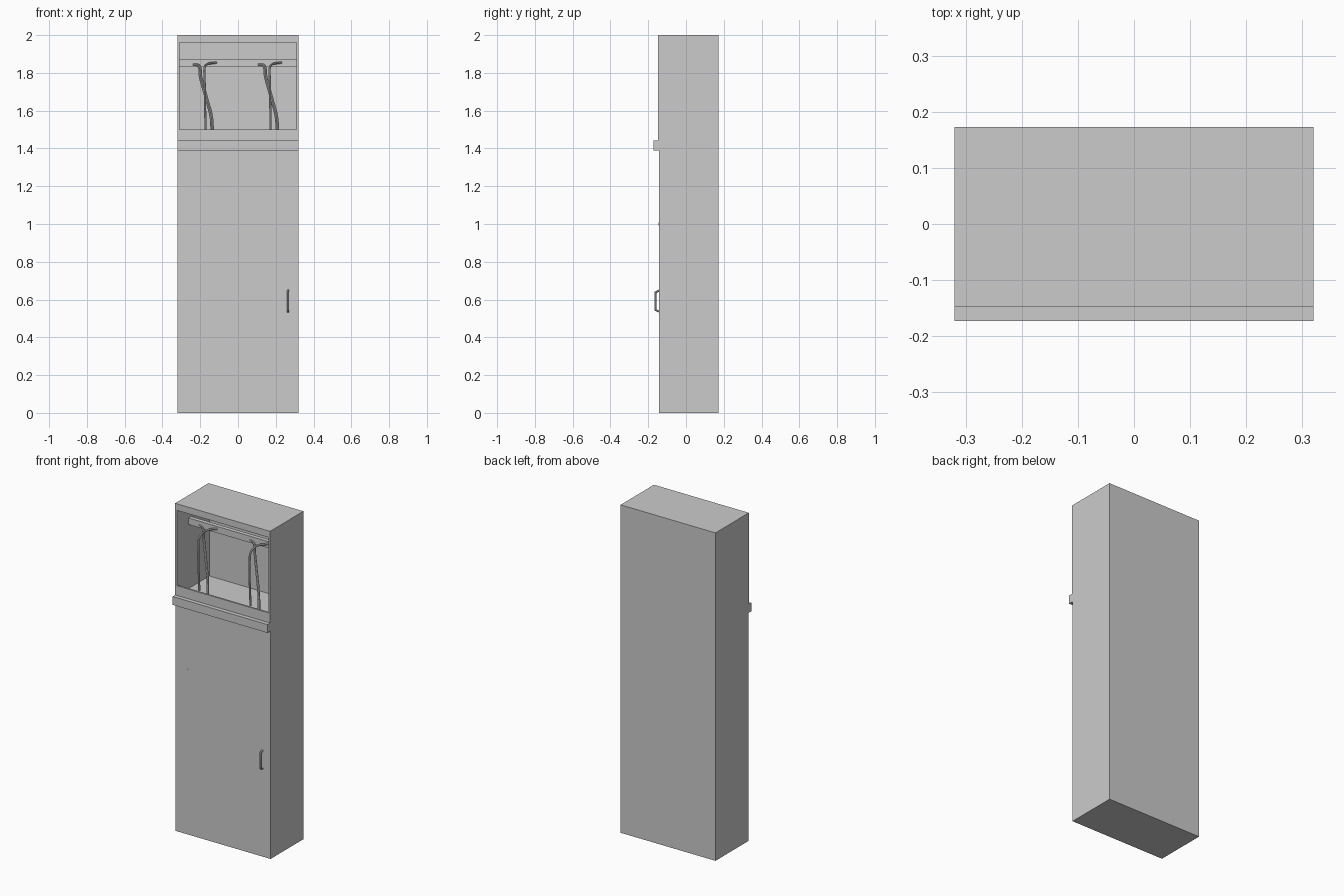
import bpy
from mathutils import Vector

if "Cube" in bpy.data.objects:
    bpy.data.objects.remove(bpy.data.objects["Cube"])

grey = bpy.data.materials.new("plain_grey")
grey.use_nodes = True
colour = (0.6, 0.6, 0.6, 1)
grey.diffuse_color = colour
grey.node_tree.nodes["Principled BSDF"].inputs["Base Color"].default_value = colour


def box(name, low, high):
    """Box between two opposite corners."""
    low, high = Vector(low), Vector(high)
    bpy.ops.mesh.primitive_cube_add(size=1, location=(low + high) / 2)
    ob = bpy.context.object
    ob.name = name
    ob.scale = high - low
    bpy.ops.object.transform_apply(location=False, rotation=False, scale=True)
    ob.data.materials.append(grey)
    return ob


def tube(name, points, radius, smooth=True):
    """Round tube along a path, converted to a mesh."""
    curve = bpy.data.curves.new(name, "CURVE")
    curve.dimensions = "3D"
    curve.bevel_depth = radius
    curve.bevel_resolution = 2
    curve.resolution_u = 5
    curve.use_fill_caps = True
    if smooth:
        spline = curve.splines.new("BEZIER")
        spline.bezier_points.add(len(points) - 1)
        for bp, co in zip(spline.bezier_points, points):
            bp.co = co
            bp.handle_left_type = bp.handle_right_type = "AUTO"
    else:
        spline = curve.splines.new("POLY")
        spline.points.add(len(points) - 1)
        for p, co in zip(spline.points, points):
            p.co = (*co, 1)
    ob = bpy.data.objects.new(name, curve)
    bpy.context.collection.objects.link(ob)
    curve.materials.append(grey)
    bpy.ops.object.select_all(action="DESELECT")
    ob.select_set(True)
    bpy.context.view_layer.objects.active = ob
    bpy.ops.object.convert(target="MESH")
    bpy.ops.object.shade_smooth_by_angle()


W, BACK, FRONT, DOOR = 0.32, 0.173, -0.148, -0.143
SHELF, TOP, T = 1.44, 2.0, 0.011

# Closed lower cabinet
box("lower_cabinet", (-W, DOOR, 0), (W, BACK, SHELF))

# Open upper compartment
for side, x in (("right", -W), ("left", W - T)):
    box(side + "_wall", (x, FRONT, SHELF), (x + T, BACK, TOP))
box("back_wall", (T - W, BACK - 0.008, SHELF), (W - T, BACK, TOP))
box("roof", (T - W, FRONT, TOP - T), (W - T, BACK - 0.008, TOP))
box("upper_front_lip", (T - W, FRONT, 1.96), (W - T, FRONT + T, TOP - T))
box("lower_front_lip", (T - W, FRONT, SHELF), (W - T, FRONT + T, 1.5))

# Projecting ledge under the opening
box("ledge", (-W, -0.173, 1.39), (W, DOOR, SHELF + 0.001))

# Cross rail that carries the hanging arms
box("cross_rail", (T - W, -0.035, 1.83), (W - T, -0.01, 1.87))

# Two sets of hanging arm and paired hoses
for side, dx in (("right", 0.0), ("left", 0.345)):
    arm = [(-0.115, -0.033, 1.855), (-0.165, -0.07, 1.845),
           (-0.178, -0.115, 1.82), (-0.177, -0.127, 1.78),
           (-0.172, -0.127, 1.5)]
    tube(side + "_hanging_arm", [(x + dx, y, z) for x, y, z in arm], 0.006)
    hose = [(-0.24, -0.033, 1.845), (-0.215, -0.04, 1.84),
            (-0.203, -0.045, 1.78), (-0.17, -0.07, 1.66),
            (-0.145, -0.09, 1.56), (-0.143, -0.09, SHELF)]
    for n, shift in (("outer", 0.0), ("inner", 0.009)):
        tube(f"{side}_{n}_hose",
             [(x + dx + shift, y - shift / 2, z) for x, y, z in hose], 0.005)

# Door pull and keyhole plate
pull_x = 0.265
tube("door_handle", [(pull_x, DOOR, 0.648), (pull_x, -0.162, 0.638),
                     (pull_x, -0.162, 0.546), (pull_x, DOOR, 0.536)],
     0.006, smooth=False)
box("keyhole_plate", (-0.243, DOOR - 0.002, 0.992), (-0.237, DOOR, 1.008))
